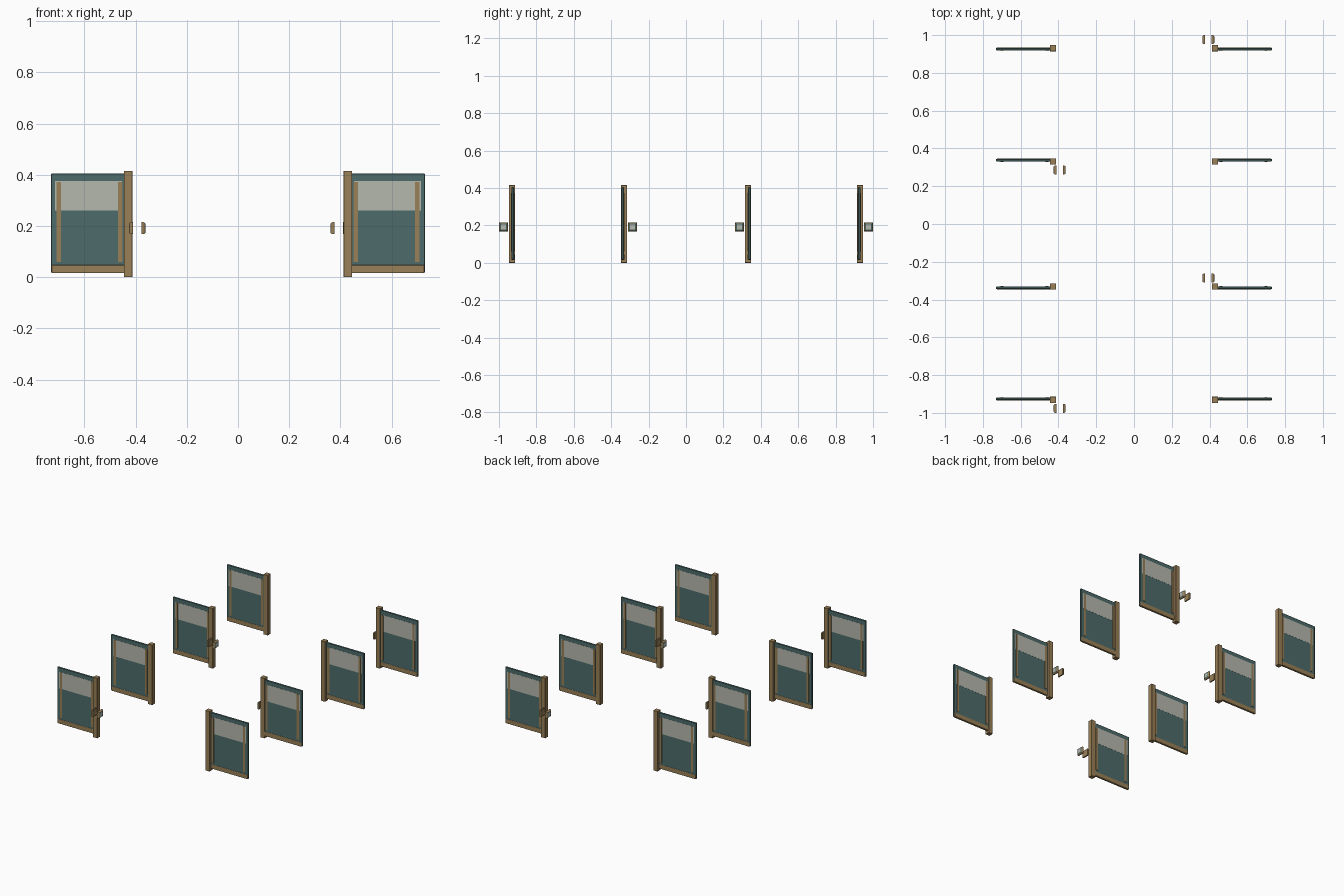
import bpy, bmesh, math
from mathutils import Vector

if "Cube" in bpy.data.objects:
    bpy.data.objects.remove(bpy.data.objects["Cube"])


def material(name, rgb):
    m = bpy.data.materials.new(name)
    m.diffuse_color = (*rgb, 1)
    m.use_nodes = True
    m.node_tree.nodes["Principled BSDF"].inputs["Base Color"].default_value = m.diffuse_color
    return m


TEAL = material("dark teal", (0.075, 0.15, 0.145))
BROWN = material("bronze brown", (0.32, 0.215, 0.095))
LIGHT = material("pale glass", (0.46, 0.48, 0.42))


def box(name, x, y, z, mat, bevel=0.0, segs=1):
    """Box from (min, max) ranges, with optional bevel."""
    bm = bmesh.new()
    bmesh.ops.create_cube(bm, size=1)
    for v in bm.verts:
        v.co = Vector([(a + b) / 2 + c * abs(b - a)
                       for c, (a, b) in zip(v.co, (x, y, z))])
    if bevel:
        bmesh.ops.bevel(bm, geom=bm.edges[:], offset=bevel, segments=segs,
                        affect='EDGES', profile=0.5)
    me = bpy.data.meshes.new(name)
    bm.to_mesh(me)
    bm.free()
    me.materials.append(mat)
    ob = bpy.data.objects.new(name, me)
    bpy.context.collection.objects.link(ob)
    return ob


def reader(name, xc, yc, zc, d):
    """Shallow domed sensor whose outer face points along d in x."""
    h = 0.0235
    # profile rings: (depth along d, half size)
    rings = [(0, h), (0.008, h), (0.011, h * 0.93), (0.014, h * 0.82),
             (0.0155, h * 0.7), (0.0155, h * 0.56)]
    bm = bmesh.new()
    loops = []
    for depth, s in rings:
        loops.append([bm.verts.new((xc + d * depth, yc + a * s, zc + b * s))
                      for a, b in ((-1, -1), (1, -1), (1, 1), (-1, 1))])
    bm.faces.new(loops[0])
    for k in range(len(loops) - 1):
        for i in range(4):
            j = (i + 1) % 4
            f = bm.faces.new((loops[k][i], loops[k][j],
                              loops[k + 1][j], loops[k + 1][i]))
            f.material_index = 1 if k >= 3 else 0
    f = bm.faces.new(loops[-1])
    f.material_index = 2
    bmesh.ops.recalc_face_normals(bm, faces=bm.faces[:])
    me = bpy.data.meshes.new(name)
    bm.to_mesh(me)
    bm.free()
    for m in (BROWN, TEAL, LIGHT):
        me.materials.append(m)
    ob = bpy.data.objects.new(name, me)
    bpy.context.collection.objects.link(ob)


# post centre y, panel centre y for each row
ROWS = [(0.931, 0.926), (0.331, 0.338), (-0.331, -0.338), (-0.931, -0.926)]
# rows carrying sensors on each side, with the sensor centre y
SENSORS = {(-1, 1): 0.286, (-1, 3): -0.976, (1, 0): 0.976, (1, 2): -0.286}

for side in (-1, 1):
    def X(a, b):
        return tuple(sorted((side * a, side * b)))

    for r, (py, gy) in enumerate(ROWS):
        # upright post
        box("post", X(0.413, 0.446), (py - 0.0165, py + 0.0165),
            (0, 0.415), BROWN, 0.001)
        # screen panel and bottom rail
        box("panel", X(0.440, 0.731), (gy - 0.006, gy + 0.006),
            (0.018, 0.404), TEAL, 0.002)
        box("bottom_rail", X(0.440, 0.728), (gy - 0.008, gy + 0.008),
            (0.016, 0.047), BROWN, 0.003, 2)
        for f in (-1, 1):
            # pale upper band and vertical strips on both faces
            box("glass_band", X(0.453, 0.715),
                tuple(sorted((gy + f * 0.005, gy + f * 0.0068))),
                (0.260, 0.375), LIGHT)
            for cx in (0.460, 0.700):
                box("grip_strip", X(cx - 0.008, cx + 0.008),
                    tuple(sorted((gy + f * 0.005, gy + f * 0.009))),
                    (0.060, 0.372), BROWN)
        # pair of sensors back to back beside the post
        if (side, r) in SENSORS:
            sy = SENSORS[(side, r)]
            reader("sensor_outer", side * 0.410, sy, 0.191, side)
            reader("sensor_inner", side * 0.377, sy, 0.191, -side)
